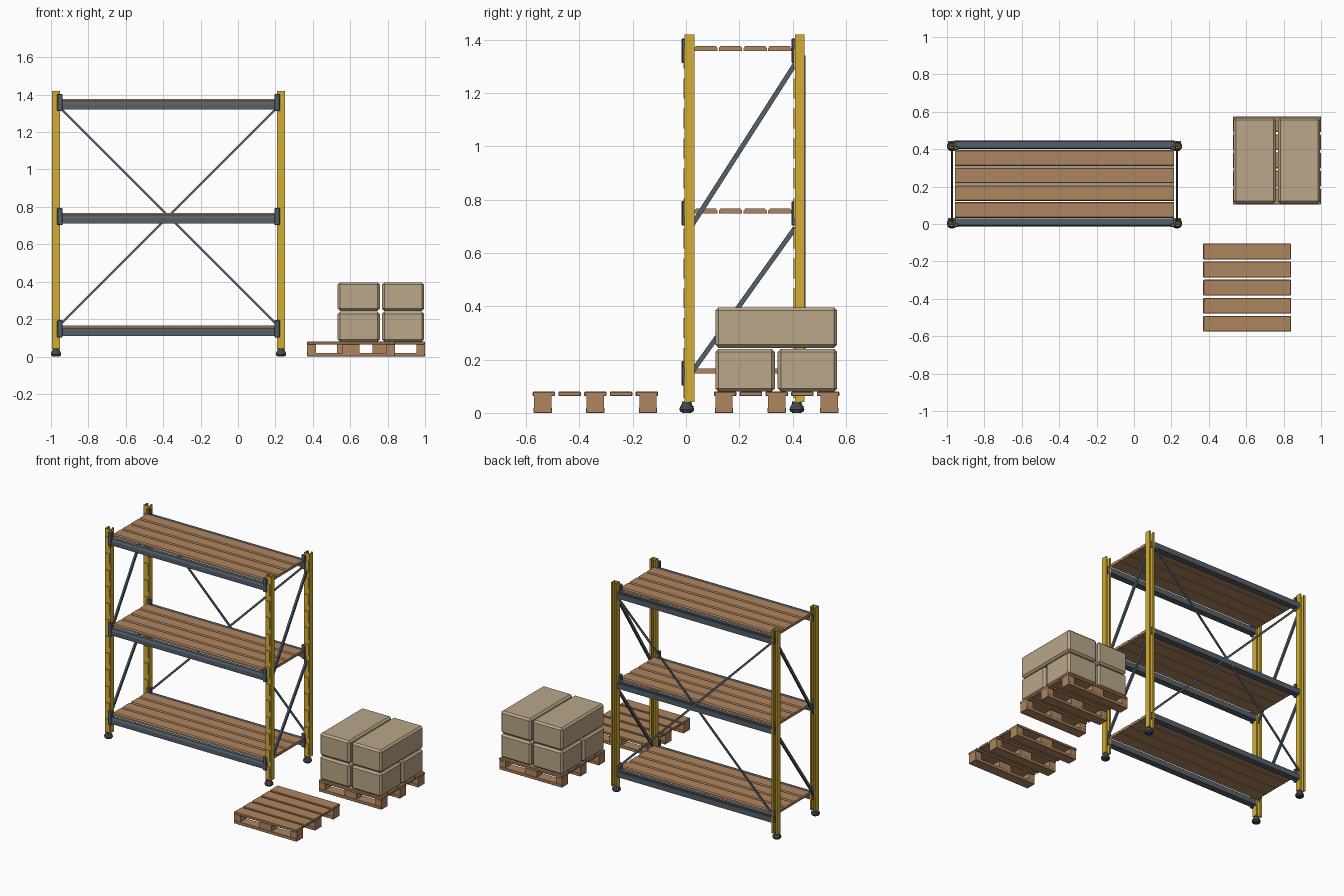
import bpy, bmesh, math
from mathutils import Vector, Matrix

if "Cube" in bpy.data.objects:
    bpy.data.objects.remove(bpy.data.objects["Cube"])


def material(name, rgb):
    m = bpy.data.materials.new(name)
    m.diffuse_color = (*rgb, 1)
    m.use_nodes = True
    m.node_tree.nodes["Principled BSDF"].inputs["Base Color"].default_value = m.diffuse_color
    return m


YELLOW = material("yellow paint", (0.66, 0.42, 0.035))
STEEL = material("blue grey steel", (0.09, 0.115, 0.14))
DARK = material("dark foot metal", (0.055, 0.065, 0.075))
WOOD = material("plank wood", (0.43, 0.235, 0.115))
CARD = material("cardboard", (0.49, 0.385, 0.25))


def finish(name, bm, mat):
    bmesh.ops.recalc_face_normals(bm, faces=bm.faces)
    me = bpy.data.meshes.new(name)
    bm.to_mesh(me)
    bm.free()
    me.materials.append(mat)
    ob = bpy.data.objects.new(name, me)
    bpy.context.collection.objects.link(ob)
    return ob


def box(name, x, y, z, mat, bevel=0, segments=1):
    """Box from (min, max) ranges, with optionally bevelled edges."""
    bm = bmesh.new()
    bmesh.ops.create_cube(bm, size=1)
    for v in bm.verts:
        v.co = [r[0] + (c + 0.5) * (r[1] - r[0]) for c, r in zip(v.co, (x, y, z))]
    if bevel:
        bmesh.ops.bevel(bm, geom=bm.edges[:], offset=bevel, segments=segments,
                        profile=0.5, affect='EDGES')
    return finish(name, bm, mat)


def extrude(name, profile, vec, mat):
    """Sweep a closed 3D outline along a vector."""
    bm = bmesh.new()
    face = bm.faces.new([bm.verts.new(p) for p in profile])
    out = bmesh.ops.extrude_face_region(bm, geom=[face])["geom"]
    bmesh.ops.translate(bm, vec=vec, verts=[g for g in out if isinstance(g, bmesh.types.BMVert)])
    return finish(name, bm, mat)


def bar(name, a, b, width, depth, side, mat):
    """Flat bar between two points, its depth measured along the side axis."""
    a, b, side = Vector(a), Vector(b), Vector(side)
    d = (b - a).normalized()
    w = d.cross(side) * width / 2
    s = side * depth / 2
    return extrude(name, [a + w + s, a - w + s, a - w - s, a + w - s], b - a, mat)


def foot(x, y):
    """Stacked levelling foot: base disc, neck and top plate."""
    bm = bmesh.new()
    for r1, r2, z0, z1 in ((0.024, 0.028, 0.004, 0.012), (0.028, 0.024, 0.012, 0.026),
                           (0.022, 0.018, 0.026, 0.036), (0.018, 0.018, 0.0, 0.042)):
        bmesh.ops.create_cone(bm, cap_ends=True, segments=12, radius1=r1, radius2=r2,
                              depth=z1 - z0, matrix=Matrix.Translation((x, y, (z0 + z1) / 2)))
    finish("levelling_foot", bm, DARK)


LEFT, RIGHT = -0.973, 0.23
MID = (LEFT + RIGHT) / 2
BACK = 0.413                       # offset from front frame to back frame
BEAMS = (0.11, 0.71, 1.32)         # undersides of the beams


def post(cx, y):
    """Open channel post with a row of raised slot plates on its front."""
    half = [(0.021, -0.005), (0.021, 0.032), (0.008, 0.032), (0.008, 0.027),
            (0.016, 0.027), (0.016, 0.001)]
    outline = half + [(-px, py) for px, py in reversed(half)]
    extrude("upright_post", [(cx + px, y + py, 0.04) for px, py in outline],
            (0, 0, 1.38), YELLOW)
    for i in range(12):
        z = 0.055 + i * 0.1125
        box("post_slot_plate", (cx - 0.015, cx + 0.015), (y - 0.010, y - 0.004),
            (z, z + 0.075), YELLOW)


# Posts, feet, beams and beam brackets, same for front and back frame
for y in (0, BACK):
    for cx in (LEFT, RIGHT):
        post(cx, y)
        foot(cx, y + 0.003)
    for z in BEAMS:
        section = [(-0.013, 0), (-0.013, 0.028), (-0.006, 0.043),
                   (0.018, 0.043), (0.018, 0.036), (0.029, 0.036), (0.029, 0)]
        extrude("shelf_beam", [(-0.965, y + py, z + pz) for py, pz in section],
                (1.187, 0, 0), STEEL)
        for s in (-1, 1):
            cx = MID + s * 0.581
            box("beam_bracket", (cx - 0.014, cx + 0.014), (y - 0.017, y + 0.004),
                (z - 0.008, z + 0.084), STEEL, 0.003)

# Shelf planks, chamfered along the top
for z in BEAMS:
    for i in range(4):
        y0 = 0.031 + i * 0.0925
        y1, zb, zt = y0 + 0.087, z + 0.038, z + 0.056
        extrude("shelf_plank", [(-0.957, y0, zb), (-0.957, y1, zb), (-0.957, y1, zt - 0.008),
                                (-0.957, y1 - 0.006, zt), (-0.957, y0 + 0.006, zt),
                                (-0.957, y0, zt - 0.008)], (1.171, 0, 0), WOOD)

# Diagonal braces at both ends
for cx in (LEFT, RIGHT):
    for za, zb in ((0.15, 0.695), (0.70, 1.31)):
        bar("side_brace", (cx, 0.02, za), (cx, 0.41, zb), 0.018, 0.012, (1, 0, 0), STEEL)

# Crossed braces on the back
for s, y in ((1, 0.438), (-1, 0.444)):
    bar("back_brace", (MID - s * 0.585, y, 0.165), (MID + s * 0.585, y, 1.335),
        0.013, 0.007, (0, 1, 0), STEEL)


def pallet(x, y):
    """Five deck slats over three runners, each with three blocks."""
    for i in range(5):
        y0 = y + i * 0.0965
        box("pallet_slat", (x, x + 0.47), (y0, y0 + 0.084), (0.063, 0.08), WOOD, 0.003)
    for i in range(3):
        y0 = y + 0.003 + i * 0.1975
        box("pallet_runner", (x, x + 0.47), (y0, y0 + 0.069), (0, 0.02), WOOD, 0.002)
        for a, b in ((0, 0.046), (0.19, 0.28), (0.424, 0.47)):
            box("pallet_block", (x + a, x + b), (y0 + 0.002, y0 + 0.067),
                (0.018, 0.065), WOOD)


pallet(0.37, -0.575)
pallet(0.53, 0.105)

# Cartons: four short ones below, two long ones on top
for x in ((0.533, 0.758), (0.77, 0.995)):
    for y in ((0.11, 0.333), (0.344, 0.567)):
        box("small_carton", x, y, (0.08, 0.24), CARD, 0.012, 1)
    box("long_carton", x, (0.11, 0.567), (0.244, 0.396), CARD, 0.012, 1)
